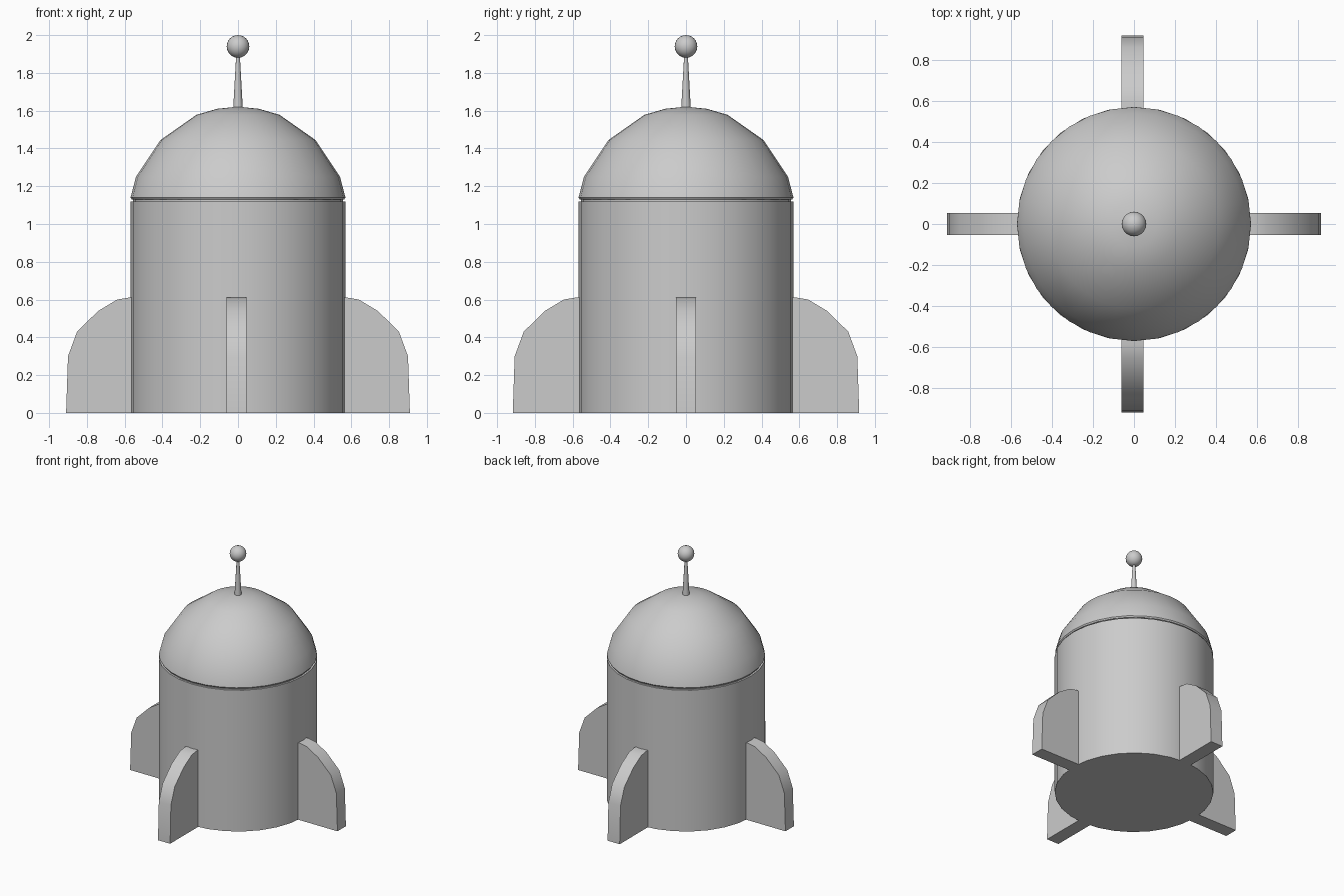
import bpy, bmesh
from math import pi, cos, sin, radians

if "Cube" in bpy.data.objects:
    bpy.data.objects.remove(bpy.data.objects["Cube"])


def finish(name, bm, smooth=None):
    bmesh.ops.recalc_face_normals(bm, faces=bm.faces)
    me = bpy.data.meshes.new(name)
    bm.to_mesh(me)
    bm.free()
    ob = bpy.data.objects.new(name, me)
    bpy.context.collection.objects.link(ob)
    if smooth:
        bpy.ops.object.select_all(action='DESELECT')
        ob.select_set(True)
        bpy.context.view_layer.objects.active = ob
        bpy.ops.object.shade_smooth_by_angle(angle=radians(smooth))
    return ob


def lathe(name, profile, sides, smooth=40):
    """Closed solid of revolution from (radius, z) points, bottom to top."""
    bm = bmesh.new()
    rings = [[bm.verts.new((r * cos(2 * pi * i / sides), r * sin(2 * pi * i / sides), z))
              for i in range(sides)] for r, z in profile]
    for a, b in zip(rings, rings[1:]):
        for i in range(sides):
            j = (i + 1) % sides
            bm.faces.new((a[i], a[j], b[j], b[i]))
    bm.faces.new(rings[0])
    bm.faces.new(rings[-1])
    return finish(name, bm, smooth)


# Cylindrical hull, recessed seam and domed nose
lathe("body", [(0.57, 0), (0.57, 1.12)], 28)
lathe("seam", [(0.556, 1.115), (0.556, 1.135)], 28)
lathe("dome", [(0.562, 1.13), (0.569, 1.14), (0.54, 1.25), (0.41, 1.445),
               (0.22, 1.578), (0.11, 1.61), (0.01, 1.62)], 32)

# Tapered antenna with ball tip
lathe("antenna", [(0.026, 1.6), (0.01, 1.89)], 12)
bm = bmesh.new()
bmesh.ops.create_uvsphere(bm, u_segments=20, v_segments=12, radius=0.06)
bmesh.ops.translate(bm, verts=bm.verts, vec=(0, 0, 1.94))
finish("antenna_ball", bm, 40)

# Four curved fins around the base
FIN = [(0.52, 0), (0.91, 0), (0.9, 0.3), (0.852, 0.43),
       (0.74, 0.54), (0.64, 0.6), (0.58, 0.61), (0.52, 0.61)]
for k, side in enumerate(("right", "back", "left", "front")):
    bm = bmesh.new()
    face = bm.faces.new([bm.verts.new((x, -0.053, z)) for x, z in FIN])
    ext = bmesh.ops.extrude_face_region(bm, geom=[face])
    moved = [g for g in ext["geom"] if isinstance(g, bmesh.types.BMVert)]
    bmesh.ops.translate(bm, verts=moved, vec=(0, 0.106, 0))
    fin = finish("fin_" + side, bm, 40)
    fin.rotation_euler.z = k * pi / 2
    if k % 2:
        fin.location = (-0.007, 0.007 if k == 1 else -0.007, 0)
